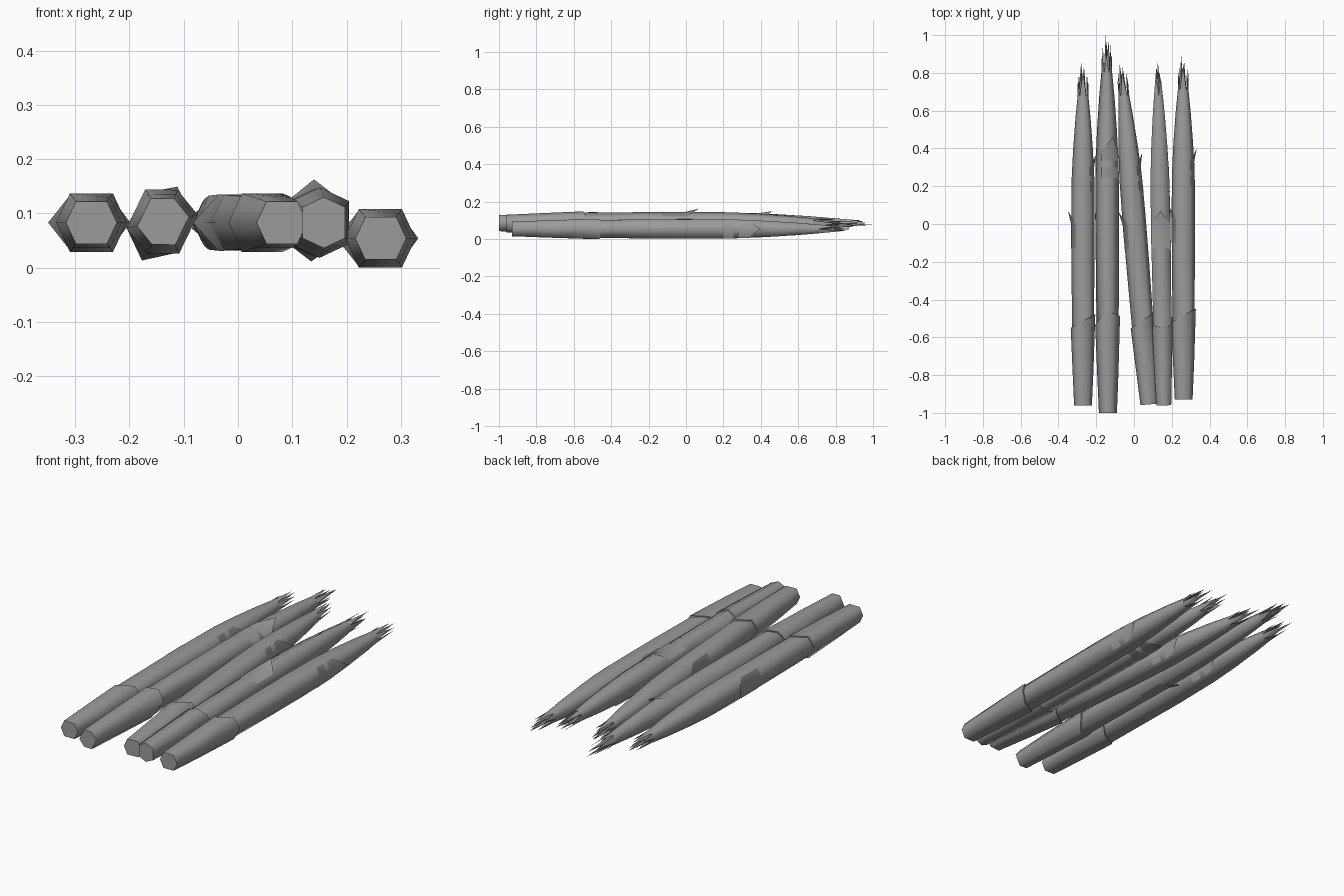
import bpy
from math import sin, cos, radians, pi

if "Cube" in bpy.data.objects:
    bpy.data.objects.remove(bpy.data.objects["Cube"])

# (distance along spear, radius) of the hexagonal stalk, with the step of the lower sheath
PROFILE = [(0, .047), (.2, .056), (.445, .065), (.445, .058), (.75, .061), (1.0, .062),
           (1.2, .060), (1.36, .052), (1.52, .040), (1.64, .028)]
HEX = [(1, 0), (.61, .83), (-.61, .83), (-1, 0), (-.61, -.83), (.61, -.83)]  # slightly flattened


def radius_at(y):
    for (y0, r0), (y1, r1) in zip(PROFILE, PROFILE[1:]):
        if y1 > y0 and y0 <= y <= y1:
            return r0 + (r1 - r0) * (y - y0) / (y1 - y0)
    return PROFILE[-1][1]


def corner(r, i, y):
    u, v = HEX[i % 6]
    return (r * u, y, r * v)


def polar(r, a, y):
    return (r * cos(a), y, r * sin(a) * .92)


def spear_mesh():
    verts, faces = [], []

    def add(pts, polys):
        n = len(verts)
        verts.extend(pts)
        faces.extend([tuple(n + i for i in f) for f in polys])

    # Stalk, sheath rim slants slightly
    rings, quads = [], []
    for k, (y, r) in enumerate(PROFILE):
        for i in range(6):
            slant = .035 * HEX[i][0] if k in (2, 3) else 0
            rings.append(corner(r, i, y + slant))
    for k in range(len(PROFILE) - 1):
        for i in range(6):
            j = (i + 1) % 6
            quads.append((k*6 + i, k*6 + 6 + i, k*6 + 6 + j, k*6 + j))
    # Crown of pointed bracts continuing the stalk faces
    last = (len(PROFILE) - 1) * 6
    for i in range(6):
        rings.append(polar((.032, .024)[i % 2], (i + .5) * pi / 3, (1.73, 1.77)[i % 2]))
        quads.append((last + i, last + 6 + i, last + (i + 1) % 6))
    add(rings, quads + [tuple(range(6)), tuple(range(last + 5, last - 1, -1))])

    # Pointed scales on opposite sides
    for c, tip in ((0, 1.33), (3, 1.03)):
        pts = []
        for y in (tip - .2, tip - .07):
            for d in (-1, 0, 1):
                pts.append(corner(radius_at(y) + .001, c + d, y))
        pts.append(corner(radius_at(tip) + .018, c, tip))
        pts.append(corner(radius_at(tip - .06) - .002, c, tip - .06))
        add(pts, [(0, 3, 4, 1), (1, 4, 5, 2), (3, 6, 4), (4, 6, 5), (3, 7, 6), (6, 7, 5)])

    # Inner bud: three slim leaning cones
    for i in range(3):
        a = i * 2 * pi / 3 + pi
        cx, _, cz = polar(.009, a, 0)
        pts = [(cx + .014 * cos(b * pi / 2), 1.63, cz + .014 * sin(b * pi / 2)) for b in range(4)]
        add(pts + [polar(.010, a, 1.82 - .025 * i)],
            [(0, 4, 1), (1, 4, 2), (2, 4, 3), (3, 4, 0)])

    mesh = bpy.data.meshes.new("spear")
    mesh.from_pydata(verts, [], faces)
    mesh.update()
    mesh.shade_smooth()
    mesh.set_sharp_from_angle(angle=radians(75))
    mat = bpy.data.materials.new("dark_grey")
    mat.diffuse_color = (.33, .33, .33, 1)
    mat.use_nodes = True
    mat.node_tree.nodes["Principled BSDF"].inputs["Base Color"].default_value = mat.diffuse_color
    mesh.materials.append(mat)
    return mesh


# Bundle: base x, y, z, roll, sideways tilt, length factor
mesh = spear_mesh()
SPEARS = [(-.270, -.96, .083, 0, 0.0, 1.0),
          (-.138, -1.0, .085, 64, 0.2, 1.1),
          (.081, -.955, .083, 0, 4.7, 1.0),
          (.158, -.96, .083, -90, 1.0, 1.0),
          (.263, -.93, .054, 0, 0.1, 1.0)]
for n, (x, y, z, roll, tilt, length) in enumerate(SPEARS, 1):
    ob = bpy.data.objects.new(f"asparagus_spear_{n}", mesh)
    bpy.context.collection.objects.link(ob)
    ob.location = (x, y, z)
    ob.rotation_euler = (0, -radians(roll), radians(tilt))
    ob.scale = (1, length, 1)
